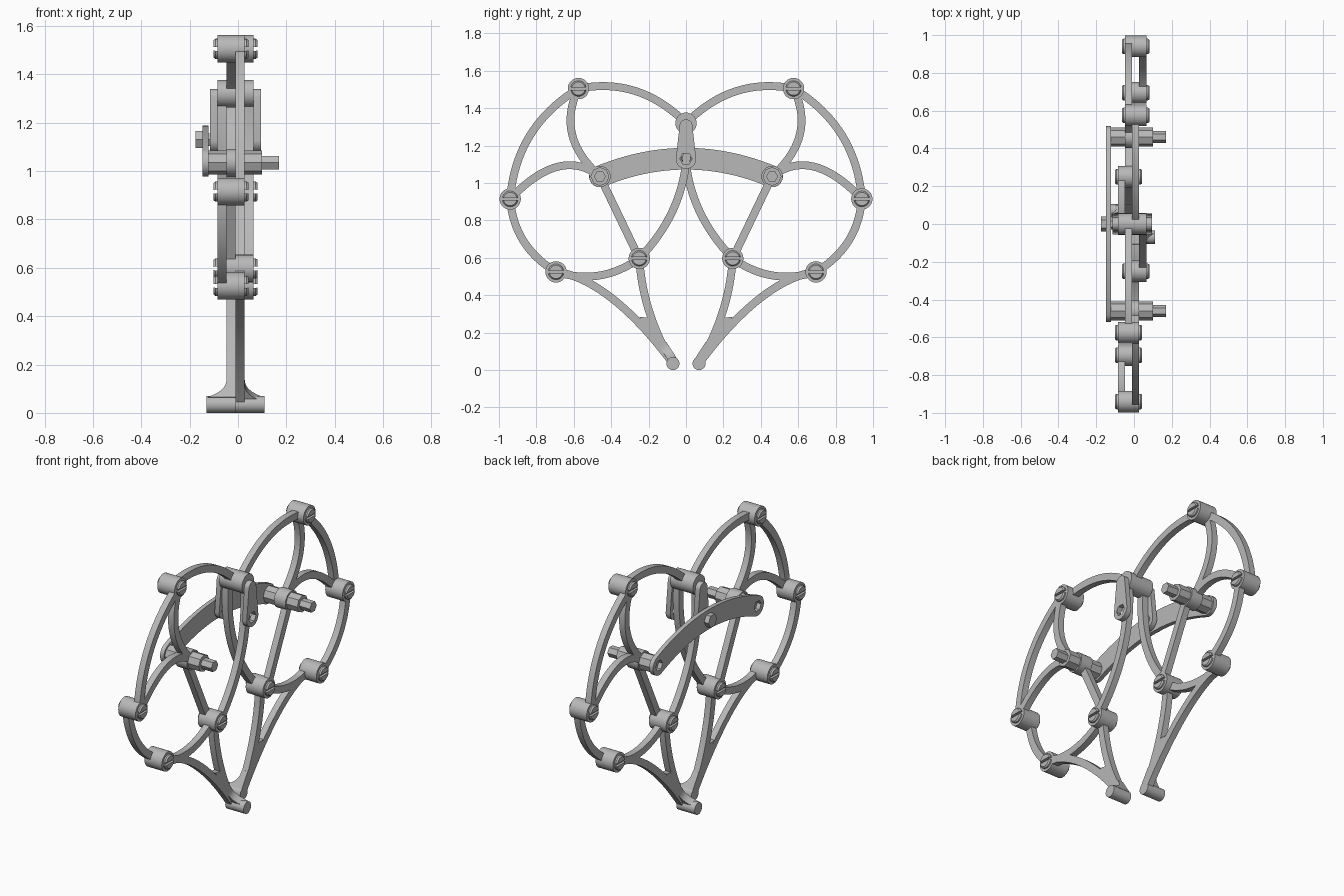
import bpy, bmesh, math
from mathutils import Vector

if "Cube" in bpy.data.objects:
    bpy.data.objects.remove(bpy.data.objects["Cube"])

grey = bpy.data.materials.new("plain grey")
grey.use_nodes = True
grey.diffuse_color = (0.48, 0.48, 0.48, 1)
grey.node_tree.nodes["Principled BSDF"].inputs["Base Color"].default_value = (0.48, 0.48, 0.48, 1)

MID = -0.01      # x of the plane between the two legs
T = 0.0375       # thickness of one linkage layer
R = 0.057        # joint barrel radius


def shade(ob):
    bpy.ops.object.select_all(action='DESELECT')
    ob.select_set(True)
    bpy.context.view_layer.objects.active = ob
    bpy.ops.object.shade_smooth_by_angle(angle=math.radians(32))


def loft(name, rings):
    """Skin a list of equal-length closed rings and cap both ends."""
    bm = bmesh.new()
    rows = [[bm.verts.new(p) for p in ring] for ring in rings]
    n = len(rows[0])
    for a, b in zip(rows, rows[1:]):
        for i in range(n):
            j = (i + 1) % n
            bm.faces.new((a[i], a[j], b[j], b[i]))
    bm.faces.new(rows[0])
    bm.faces.new(rows[-1])
    bmesh.ops.recalc_face_normals(bm, faces=bm.faces)
    mesh = bpy.data.meshes.new(name)
    bm.to_mesh(mesh)
    bm.free()
    mesh.materials.append(grey)
    ob = bpy.data.objects.new(name, mesh)
    bpy.context.collection.objects.link(ob)
    shade(ob)
    return ob


def prism(name, outline, x0, x1):
    return loft(name, [[(x, y, z) for y, z in outline] for x in (x0, x1)])


def circle(c, r, sides=28):
    return [(c[0] + r * math.cos(2 * math.pi * i / sides),
             c[1] + r * math.sin(2 * math.pi * i / sides)) for i in range(sides)]


def bezier(ctrl, t):
    pts = [Vector(p) for p in ctrl]
    while len(pts) > 1:
        pts = [a.lerp(b, t) for a, b in zip(pts, pts[1:])]
    return pts[0]


def strut(name, ctrl, x0, x1, width=0.042, steps=20):
    """Curved flat bar, rectangular in section, in the y-z plane."""
    rings = []
    for i in range(steps + 1):
        t = i / steps
        p = bezier(ctrl, t)
        d = (bezier(ctrl, t + 0.01) - bezier(ctrl, t - 0.01)).normalized()
        n = Vector((-d.y, d.x)) * width / 2
        a, b = p + n, p - n
        rings.append([(x0, *a), (x1, *a), (x1, *b), (x0, *b)])
    return loft(name, rings)


def cut(ob, outline):
    """Punch a hole right through a plate along x."""
    cutter = prism("cutter", outline, -0.5, 0.5)
    cutter.hide_render = True
    mod = ob.modifiers.new("hole", 'BOOLEAN')
    mod.operation, mod.object, mod.solver = 'DIFFERENCE', cutter, 'EXACT'
    bpy.context.view_layer.objects.active = ob
    bpy.ops.object.modifier_apply(modifier=mod.name)
    bpy.data.objects.remove(cutter)
    shade(ob)


def snap_head(name, c, x0, x1, r=0.042, gap=0.008):
    """Slotted pin head: two half discs with a gap between them."""
    a0 = math.asin(gap / r)
    for side in (1, -1):
        arc = [a0 + (math.pi - 2 * a0) * i / 12 for i in range(13)]
        base = [(c[0] + r * math.cos(a), c[1] + side * r * math.sin(a)) for a in arc]
        top = [(c[0] + (y - c[0]) * 0.85, c[1] + (z - c[1]) * 0.85) for y, z in base]
        loft(name, [[(x0, *p) for p in base],
                    [((x0 + x1) / 2, *p) for p in base],
                    [(x1, *p) for p in top]])


# Joint positions (y, z) on one half
TOP, OUTER, LOWER = (0.575, 1.505), (0.94, 0.915), (0.695, 0.525)
INNER, PIVOT = (0.25, 0.597), (0.46, 1.035)
CRANK, AXLE, FOOT = (0, 1.32), (0, 1.13), (0.07, 0.035)

# name, control points, layer (-2 to 1)
BARS = [
    ("upper_frame_outer", [TOP, (0.91, 1.30), OUTER], -1),
    ("upper_frame_inner", [TOP, (0.70, 1.25), PIVOT], -1),
    ("upper_frame_base", [PIVOT, (0.67, 1.20), OUTER], -1),
    ("leg_frame_top", [LOWER, (0.455, 0.45), INNER], -1),
    ("leg_frame_outer", [LOWER, (0.48, 0.50), (0.25, 0.28), FOOT], -1),
    ("leg_frame_inner", [INNER, (0.23, 0.30), FOOT], -1),
    ("outer_link", [OUTER, (0.92, 0.66), LOWER], 1),
    ("lower_crank_link", [CRANK, (-0.045, 0.90), INNER], -2),
    ("upper_crank_link", [CRANK, (0.25, 1.57), TOP], 0),
    ("middle_link", [PIVOT, INNER], 0),
]

for s, half in ((1, "back"), (-1, "front")):
    def yz(p):
        return (s * p[0], p[1])

    def X(u):
        return MID + s * u

    for name, ctrl, layer in BARS:
        strut(f"{half}_{name}", [yz(p) for p in ctrl], X(layer * T), X(layer * T + T))

    # Web where the two leg struts merge
    prism(f"{half}_leg_web", [yz(p) for p in ((0.25, 0.285), (0.205, 0.28), (0.12, 0.12), (0.14, 0.13))],
          X(-T), X(0))

    # Joint barrels with slotted pin heads at both ends
    for name, p, u0 in (("top", TOP, -T), ("outer", OUTER, -T),
                        ("lower", LOWER, -T), ("inner", INNER, -2 * T)):
        u1 = u0 + 3 * T
        prism(f"{half}_{name}_joint", circle(yz(p), R), X(u0), X(u1))
        snap_head(f"{half}_{name}_pin", yz(p), X(u0), X(u0 - 0.016))
        snap_head(f"{half}_{name}_pin", yz(p), X(u1), X(u1 + 0.016))

    # Fixed pivot: sleeve, barrel, collar and hexagonal tip
    c = yz(PIVOT)
    prism(f"{half}_pivot_sleeve", circle(c, 0.05, 8), -0.122, MID)
    prism(f"{half}_pivot_barrel", circle(c, R), MID - T, MID + T)
    prism(f"{half}_pivot_collar", circle(c, 0.05, 8), MID, 0.10)
    prism(f"{half}_pivot_tip", circle(c, 0.032, 6), 0.10, 0.17)

    # One-sided foot roll with a flared ankle
    prism(f"{half}_foot", circle(yz(FOOT), 0.035), X(-0.12), X(0))
    rings = []
    for i in range(9):
        k = i / 8
        y, z = FOOT[0] + 0.055 * k, FOOT[1] + 0.02 + 0.085 * k
        u = -T - (0.115 - T) * (1 - k) ** 3
        rings.append([(X(x), s * (y + e), z - e * 0.5)
                      for x, e in ((u, -0.02), (0, -0.02), (0, 0.02), (u, 0.02))])
    loft(f"{half}_ankle", rings)

# Crank pin barrel shared by both halves
prism("crank_pin_barrel", circle(CRANK, R), MID - 2 * T, MID + 2 * T)

# Tapered crank plates with hexagonal axle holes
low, high, n = 0.055, 0.035, 12
lean = math.asin((low - high) / (CRANK[1] - AXLE[1]))
outline = []
for centre, r, start, end in (((0, CRANK[1] - 0.015), high, -lean, math.pi + lean),
                              (AXLE, low, math.pi + lean, 2 * math.pi - lean)):
    for i in range(n + 1):
        a = start + (end - start) * i / n
        outline.append((centre[0] + r * math.cos(a), centre[1] + r * math.sin(a)))
for name, x0, x1 in (("right_crank", -0.115, -0.085), ("left_crank", 0.065, 0.095)):
    plate = prism(name, outline, x0, x1)
    cut(plate, circle(AXLE, 0.033, 6))

# Curved carrier bar with rounded, drilled ends
path = [(-PIVOT[0], PIVOT[1]), (0, 1.225), PIVOT]
edge = {1: [], -1: []}
for i in range(25):
    t = i / 24
    d = (bezier(path, t + 0.01) - bezier(path, t - 0.01)).normalized()
    for k in edge:
        edge[k].append(bezier(path, t) + Vector((-d.y, d.x)) * 0.058 * k)


def cap(centre, start):
    a0 = math.atan2(start.y - centre[1], start.x - centre[0])
    return [(centre[0] + 0.058 * math.cos(a0 - math.pi * i / 12),
             centre[1] + 0.058 * math.sin(a0 - math.pi * i / 12)) for i in range(1, 12)]


outline = [tuple(p) for p in edge[1]] + cap(path[2], edge[1][-1])
outline += [tuple(p) for p in reversed(edge[-1])] + cap(path[0], edge[-1][0])
bar = prism("carrier_bar", outline, -0.147, -0.122)
for s in (1, -1):
    cut(bar, circle((s * PIVOT[0], PIVOT[1]), 0.032, 6))

# Axle bolt through the carrier bar
prism("axle_bolt_head", circle(AXLE, 0.04, 6), -0.175, -0.147)
prism("axle_bolt_shaft", circle(AXLE, 0.03, 6), -0.147, -0.085)
